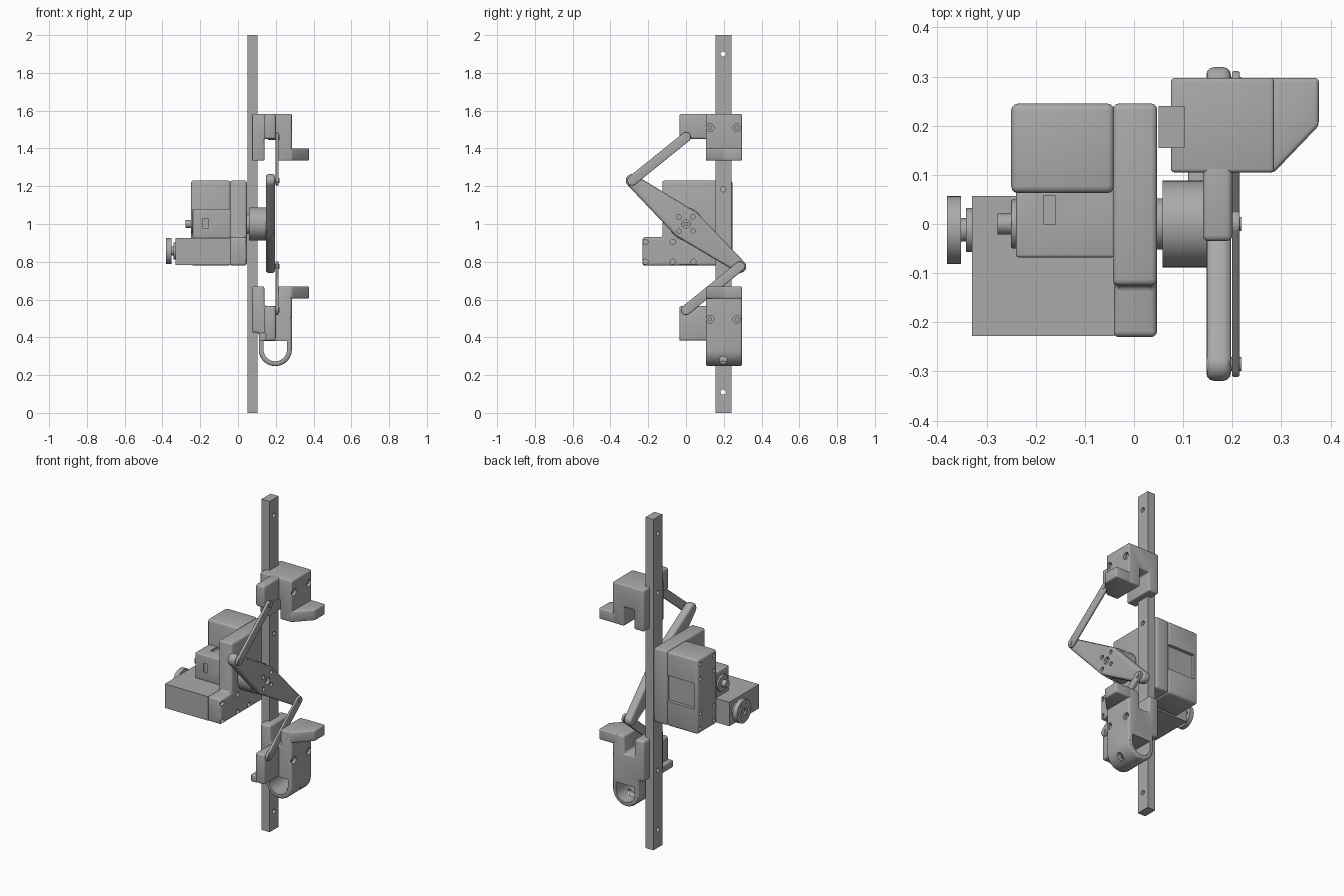
import bpy, bmesh
from math import cos, sin, pi, radians
from mathutils import Vector
from mathutils.geometry import convex_hull_2d

if "Cube" in bpy.data.objects:
    bpy.data.objects.remove(bpy.data.objects["Cube"])

grey = bpy.data.materials.new("machined grey")
grey.use_nodes = True
grey.diffuse_color = (0.4, 0.4, 0.4, 1)
grey.node_tree.nodes["Principled BSDF"].inputs["Base Color"].default_value = (0.4, 0.4, 0.4, 1)
parts = []


def prism(name, pts, axis, lo, hi, bevel=0, cuts=()):
    """Extrude a 2D outline along an axis, round its edges, subtract cutters."""
    place = {"x": lambda a, b, d: (d, a, b),
             "y": lambda a, b, d: (a, d, b),
             "z": lambda a, b, d: (a, b, d)}[axis]
    bm = bmesh.new()
    ends = [[bm.verts.new(place(p[0], p[1], d)) for p in pts] for d in (lo, hi)]
    n = len(pts)
    bm.faces.new(ends[0])
    bm.faces.new(ends[1][::-1])
    for i in range(n):
        j = (i + 1) % n
        bm.faces.new((ends[0][i], ends[1][i], ends[1][j], ends[0][j]))
    bmesh.ops.recalc_face_normals(bm, faces=bm.faces)
    mesh = bpy.data.meshes.new(name)
    bm.to_mesh(mesh)
    bm.free()
    mesh.materials.append(grey)
    obj = bpy.data.objects.new(name, mesh)
    bpy.context.collection.objects.link(obj)
    parts.append(obj)
    if bevel:
        m = obj.modifiers.new("round", "BEVEL")
        m.width, m.segments, m.limit_method = bevel, 3, "ANGLE"
        m.angle_limit = radians(35)
    for c in cuts:
        parts.remove(c)
        c.hide_render = True
        m = obj.modifiers.new("cut", "BOOLEAN")
        m.operation, m.object, m.solver = "DIFFERENCE", c, "EXACT"
    if bevel or cuts:
        dg = bpy.context.evaluated_depsgraph_get()
        baked = bpy.data.meshes.new_from_object(obj.evaluated_get(dg))
        obj.modifiers.clear()
        obj.data = baked
        for c in cuts:
            bpy.data.objects.remove(c)
    return obj


def box(name, x, y, z, bevel=0, cuts=()):
    outline = [(x[0], y[0]), (x[1], y[0]), (x[1], y[1]), (x[0], y[1])]
    return prism(name, outline, "z", z[0], z[1], bevel, cuts)


def circle(a, b, r, n=32, start=0, sweep=2 * pi):
    return [(a + r * cos(start + sweep * i / n), b + r * sin(start + sweep * i / n))
            for i in range(n)]


def rod(name, x0, x1, y, z, r, bevel=0, cuts=(), n=32):
    return prism(name, circle(y, z, r, n), "x", x0, x1, bevel, cuts)


def hull(*circles):
    pts = [p for c in circles for p in circle(*c, n=40)]
    return [pts[i] for i in convex_hull_2d([Vector(p) for p in pts])]


def holes(x0, x1, spots, r):
    return [rod("cutter", x0, x1, y, z, r, n=20) for y, z in spots]


# Rail with evenly spaced holes
box("rail", (0.05, 0.103), (0.155, 0.24), (0, 2), 0,
    holes(0, 0.2, [(0.197, 0.11 + 0.358 * i) for i in range(6)], 0.014))

# Mounting plate: foot reaching forward, upper part set back
plate = [(-0.23, 0.78), (0.245, 0.78), (0.245, 1.23), (-0.125, 1.23), (-0.125, 0.93), (-0.23, 0.93)]
screws = [(-0.215, 0.905), (-0.215, 0.8), (-0.07, 0.905), (-0.07, 0.8), (0.04, 0.8)]
prism("mounting_plate", plate, "x", -0.043, 0.047, 0.012, holes(0.03, 0.1, screws, 0.014))

# Gearbox housing with recessed rear panel and screw columns
rear_screws = [(y, z) for y in (0.09, 0.22) for z in (0.81, 0.9, 1.11, 1.2)]
panel = box("cutter", (-0.225, -0.043), (0.225, 0.3), (0.93, 1.085))
box("gearbox", (-0.25, -0.04), (0.063, 0.245), (0.78, 1.23), 0.014,
    [panel] + holes(-0.3, -0.235, rear_screws, 0.011))

# Middle motor with slots, end cap and shaft
slots = [box("cutter", (-0.184, -0.16), (-0.1, -0.06), (0.975, 1.03)),
         box("cutter", (-0.184, -0.16), (0.0, 0.058), (1.07, 1.1))]
box("middle_motor", (-0.24, -0.04), (-0.068, 0.07), (0.925, 1.08), 0.006, slots)
rod("motor_end_cap", -0.25, -0.235, 0, 1.0, 0.05, 0.004)
rod("motor_shaft", -0.278, -0.245, 0, 1.0, 0.021)

# Lower motor with stepped hub and wheel
box("lower_motor", (-0.33, -0.04), (-0.228, 0.057), (0.782, 0.927))
rod("wheel_boss", -0.342, -0.325, -0.012, 0.858, 0.045, 0.003)
rod("wheel_axle", -0.356, -0.34, -0.012, 0.858, 0.024)
dots = [(-0.012 + dy, 0.858 + dz) for dy, dz in circle(0, 0, 0.042, 6)]
rod("wheel", -0.38, -0.352, -0.012, 0.858, 0.069, 0,
    holes(-0.4, -0.3, dots, 0.008) + holes(-0.4, -0.37, [(-0.012, 0.858)], 0.02))

# Output drum
rod("output_collar", 0.04, 0.062, 0, 1.0, 0.052, 0.003)
rod("output_drum", 0.058, 0.148, 0, 1.0, 0.088)

# Crank with a hub hole and four bolt holes
ENDS = [(-0.285, 1.23), (0.285, 0.775)]
bolts = circle(0, 1.0, 0.053, 4, 0.8)
prism("crank", hull((0, 1.0, 0.083), (*ENDS[0], 0.034), (*ENDS[1], 0.034)), "x", 0.147, 0.197, 0.015,
      holes(0.17, 0.25, bolts, 0.012) + holes(0.17, 0.25, [(0, 1.0)], 0.021))
rod("crank_screw", 0.17, 0.186, 0, 1.0, 0.013, n=6)

# Two links with pivot pins
for side, a, b in (("upper", ENDS[0], (0, 1.46)), ("lower", ENDS[1], (0, 0.545))):
    prism(side + "_link", hull((*a, 0.026), (*b, 0.026)), "x", 0.199, 0.215, 0.004)
    for end, (y, z) in (("crank", a), ("carriage", b)):
        rod(f"{side}_{end}_pin", 0.16, 0.219, y, z, 0.014)

# Upper carriage: inverted U straddling a slot
Y0, Y1 = 0.105, 0.297
upper = [(0.075, 1.335), (0.14, 1.335), (0.14, 1.45), (0.207, 1.45),
         (0.207, 1.335), (0.285, 1.335), (0.285, 1.583), (0.075, 1.583)]
prism("upper_carriage", upper, "y", Y0, Y1, 0.007,
      holes(0.265, 0.3, [(0.127, 1.51), (0.27, 1.51)], 0.021))
box("upper_arm", (0.14, 0.2), (-0.035, 0.15), (1.45, 1.583), 0.012)

# Lower carriage: upright U ending in a rounded loop
loop = circle(0.1975, 0.335, 0.0875, 20, pi, pi) + [(0.285, 0.335)]
lower = loop + [(0.285, 0.67), (0.207, 0.67), (0.207, 0.565), (0.14, 0.565),
                (0.14, 0.67), (0.075, 0.67), (0.075, 0.425), (0.11, 0.425)]
opening = circle(0.1975, 0.335, 0.062, 20, pi, pi) + [(0.2595, 0.335), (0.2595, 0.38), (0.1355, 0.38)]
drain = prism("cutter", circle(0.197, 0.28, 0.02, 20), "x", 0.2, 0.4)
prism("lower_carriage", lower, "y", Y0, Y1, 0.012,
      [prism("cutter", opening, "y", 0, 0.4), drain]
      + holes(0.265, 0.3, [(0.127, 0.495), (0.27, 0.495)], 0.021))
box("lower_arm", (0.14, 0.2), (-0.035, 0.15), (0.382, 0.565), 0.012)
box("lower_arm_flange", (0.11, 0.15), (-0.035, 0.12), (0.382, 0.425), 0.006)

# Chamfered fingers and screws in the carriage holes
finger = [(0.25, Y0), (0.285, Y0), (0.376, 0.2), (0.376, Y1), (0.25, Y1)]
for side, z0, hole_z in (("upper", 1.335, 1.51), ("lower", 0.605, 0.495)):
    prism(side + "_finger", finger, "z", z0, z0 + 0.065, 0.008)
    for i, y in enumerate((0.127, 0.27)):
        rod(f"{side}_carriage_screw_{i + 1}", 0.26, 0.275, y, hole_z, 0.011, n=16)

# Smooth curved surfaces, keep hard edges
bpy.ops.object.select_all(action="DESELECT")
for obj in parts:
    obj.select_set(True)
bpy.context.view_layer.objects.active = parts[0]
bpy.ops.object.shade_smooth_by_angle(angle=radians(30))
